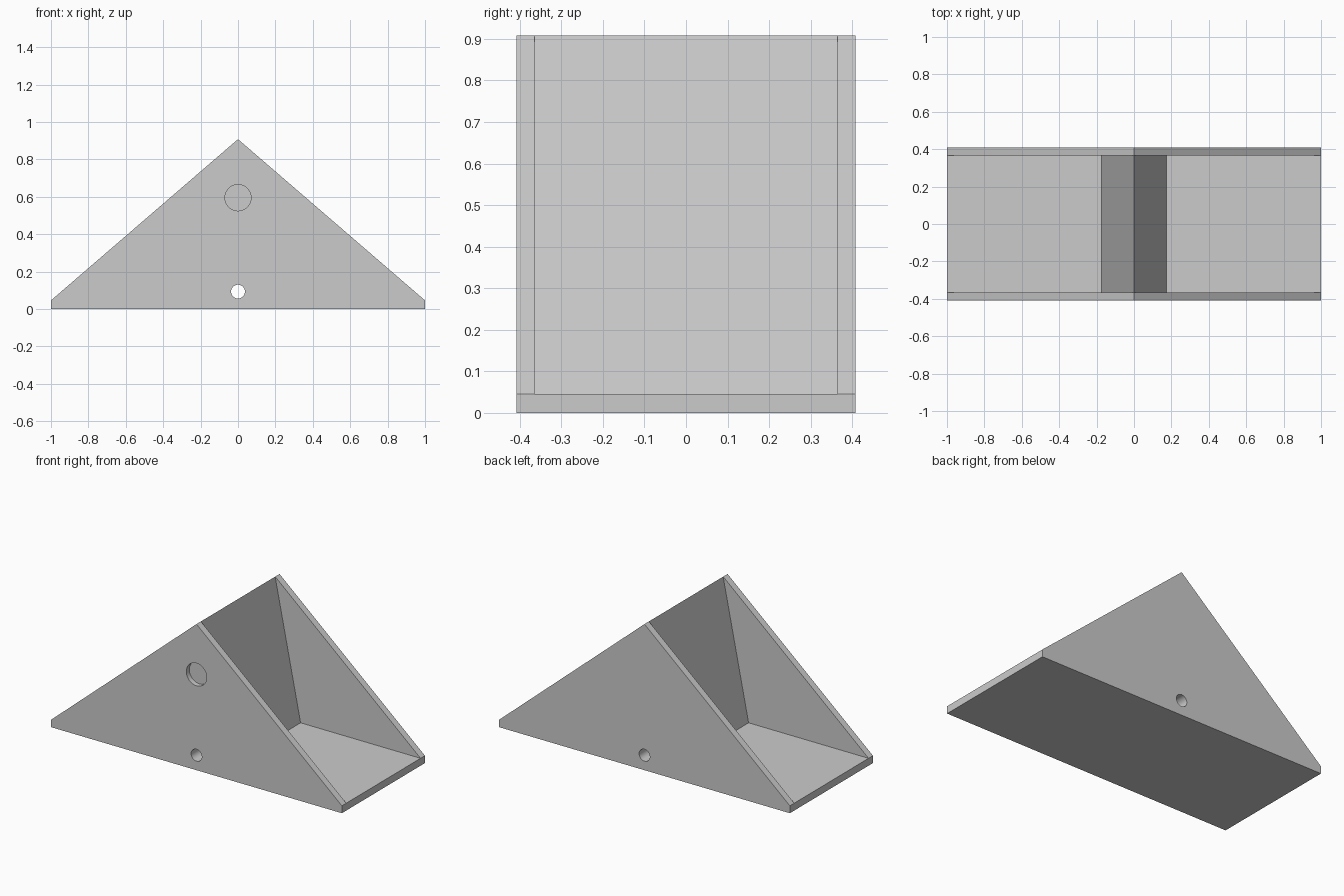
import bpy, bmesh, math

if "Cube" in bpy.data.objects:
    bpy.data.objects.remove(bpy.data.objects["Cube"])

HALF, TOP, FLOOR = 1.0, 0.908, 0.046      # half length, ridge height, floor thickness
OUTER, INNER, FOOT = 0.408, 0.365, 0.175  # wall faces in y, foot of the centre wedge

grey = bpy.data.materials.new("light grey")
grey.use_nodes = True
grey.diffuse_color = (0.6, 0.6, 0.6, 1)
grey.node_tree.nodes["Principled BSDF"].inputs["Base Color"].default_value = grey.diffuse_color


def skin(bm, ring_a, ring_b):
    """Join two closed rings of vertices with quads."""
    n = len(ring_a)
    for i in range(n):
        j = (i + 1) % n
        bm.faces.new((ring_a[i], ring_a[j], ring_b[j], ring_b[i]))


# Body: gabled side walls around a floor and a centre wedge
gable = [(-HALF, 0), (HALF, 0), (HALF, FLOOR), (0, TOP), (-HALF, FLOOR)]
bm = bmesh.new()
core_rings = []
for side in (-1, 1):
    outer = [bm.verts.new((x, side * OUTER, z)) for x, z in gable]
    inner = [bm.verts.new((x, side * INNER, z)) for x, z in gable]
    feet = [bm.verts.new((s * FOOT, side * INNER, FLOOR)) for s in (1, -1)]
    bm.faces.new(outer)
    skin(bm, outer, inner)
    # Inner wall triangles beside the wedge
    bm.faces.new((inner[2], inner[3], feet[0]))
    bm.faces.new((inner[4], feet[1], inner[3]))
    core_rings.append(inner[:3] + [feet[0], inner[3], feet[1], inner[4]])
skin(bm, *core_rings)
bmesh.ops.recalc_face_normals(bm, faces=bm.faces)
# Merge the coplanar strips of the underside and ends
bmesh.ops.dissolve_limit(bm, angle_limit=0.01, verts=bm.verts, edges=bm.edges)
mesh = bpy.data.meshes.new("wedge_block")
bm.to_mesh(mesh)
bm.free()
mesh.materials.append(grey)
body = bpy.data.objects.new("wedge_block", mesh)
bpy.context.collection.objects.link(body)


def drill(name, radius, z, y_start, y_end):
    """Cut a round hole along y into the body."""
    bpy.ops.mesh.primitive_cylinder_add(
        vertices=48, radius=radius, depth=y_end - y_start,
        location=(0, (y_start + y_end) / 2, z), rotation=(math.pi / 2, 0, 0))
    cutter = bpy.context.object
    cutter.name = name
    cutter.hide_render = True
    cutter.data.materials.append(grey)
    bpy.context.view_layer.objects.active = body
    mod = body.modifiers.new(name, 'BOOLEAN')
    mod.operation, mod.solver, mod.object = 'DIFFERENCE', 'EXACT', cutter
    bpy.ops.object.modifier_apply(modifier=name)
    bpy.data.objects.remove(cutter)


drill("through_hole", 0.037, 0.093, -0.6, 0.6)
drill("blind_hole", 0.07, 0.595, -0.6, -OUTER + 0.03)

# Smooth hole walls, sharp everything else
bpy.ops.object.select_all(action='DESELECT')
body.select_set(True)
bpy.context.view_layer.objects.active = body
bpy.ops.object.shade_smooth_by_angle(angle=math.radians(30))
